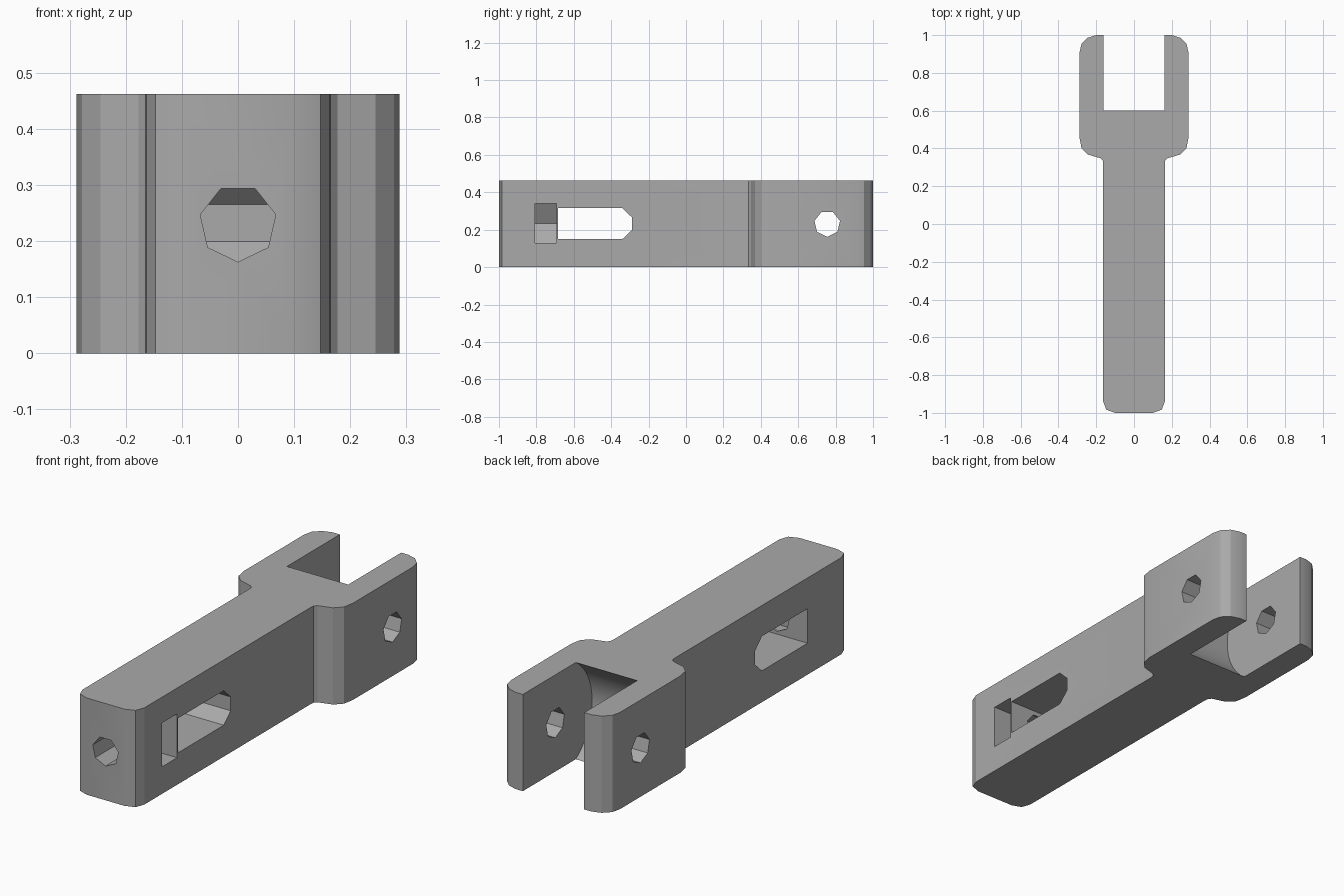
import bpy, bmesh, math
from mathutils import Vector

cube = bpy.data.objects.get("Cube")
if cube:
    bpy.data.objects.remove(cube, do_unlink=True)

HEIGHT = 0.462
MID = HEIGHT / 2
PIVOT_Y = 0.755

grey = bpy.data.materials.new("plain grey")
grey.use_nodes = True
colour = (0.4, 0.4, 0.4, 1)
grey.diffuse_color = colour
grey.node_tree.nodes["Principled BSDF"].inputs["Base Color"].default_value = colour


def prism(name, points, axis, start, end):
    """Extrude a 2D outline along one axis (the outline lies in the other two)."""
    bm = bmesh.new()

    def place(p):
        co = list(p)
        co.insert(axis, start)
        return bm.verts.new(co)

    face = bm.faces.new([place(p) for p in points])
    out = bmesh.ops.extrude_face_region(bm, geom=[face])
    shift = Vector((0, 0, 0))
    shift[axis] = end - start
    moved = [v for v in out["geom"] if isinstance(v, bmesh.types.BMVert)]
    bmesh.ops.translate(bm, verts=moved, vec=shift)
    bmesh.ops.recalc_face_normals(bm, faces=bm.faces)
    mesh = bpy.data.meshes.new(name)
    bm.to_mesh(mesh)
    bm.free()
    mesh.materials.append(grey)
    obj = bpy.data.objects.new(name, mesh)
    bpy.context.collection.objects.link(obj)
    return obj


def polygon(cx, cz, radius, sides):
    """Regular polygon with one corner pointing down."""
    steps = [2 * math.pi * i / sides for i in range(sides)]
    return [(cx + radius * math.sin(a), cz - radius * math.cos(a)) for a in steps]


# Arm outline seen from above, right half mirrored to the left
half = [(0.1, -1), (0.147, -0.983), (0.163, -0.94), (0.163, 0.315),
        (0.165, 0.335), (0.177, 0.348), (0.245, 0.368), (0.278, 0.402),
        (0.288, 0.455), (0.288, 0.91), (0.278, 0.953), (0.245, 0.986), (0.2, 1)]
outline = half + [(-x, y) for x, y in reversed(half)]
arm = prism("forked_arm", outline, 2, 0, HEIGHT)

# Nut pocket: hexagon end, open on the right side
nut_r = 0.121
flat = nut_r * math.cos(math.pi / 6)
nut_z = 0.234
nut = [(0.4, nut_z - flat), (0.4, nut_z + flat), (-nut_r / 2, nut_z + flat),
       (-nut_r, nut_z), (-nut_r / 2, nut_z - flat)]

# Long side window with a chamfered end
window = [(-0.685, 0.15), (-0.34, 0.15), (-0.288, 0.199),
          (-0.288, 0.265), (-0.34, 0.315), (-0.685, 0.315)]

# Fork gap, its rounded root, pivot hole and screw hole
gap = [(PIVOT_Y, -0.1), (1.2, -0.1), (1.2, 0.6), (PIVOT_Y, 0.6)]
cutters = [
    prism("fork_gap_cutter", gap, 0, -0.162, 0.162),
    prism("fork_root_cutter", polygon(PIVOT_Y, MID, 0.278, 96), 0, -0.162, 0.162),
    prism("pivot_hole_cutter", polygon(PIVOT_Y, MID + 0.001, 0.07, 7), 0, -0.5, 0.5),
    prism("screw_hole_cutter", polygon(0, MID + 0.001, 0.069, 7), 1, -1.2, -0.5),
    prism("window_cutter", window, 0, -0.5, 0.5),
    prism("nut_pocket_cutter", nut, 1, -0.806, -0.692),
]

bpy.ops.object.select_all(action="DESELECT")
bpy.context.view_layer.objects.active = arm
arm.select_set(True)
for cutter in cutters:
    cutter.hide_render = True
    mod = arm.modifiers.new(cutter.name, "BOOLEAN")
    mod.operation = "DIFFERENCE"
    mod.solver = "EXACT"
    mod.object = cutter
    bpy.ops.object.modifier_apply(modifier=mod.name)
    bpy.data.objects.remove(cutter, do_unlink=True)

bpy.ops.object.shade_smooth_by_angle(angle=math.radians(20))
